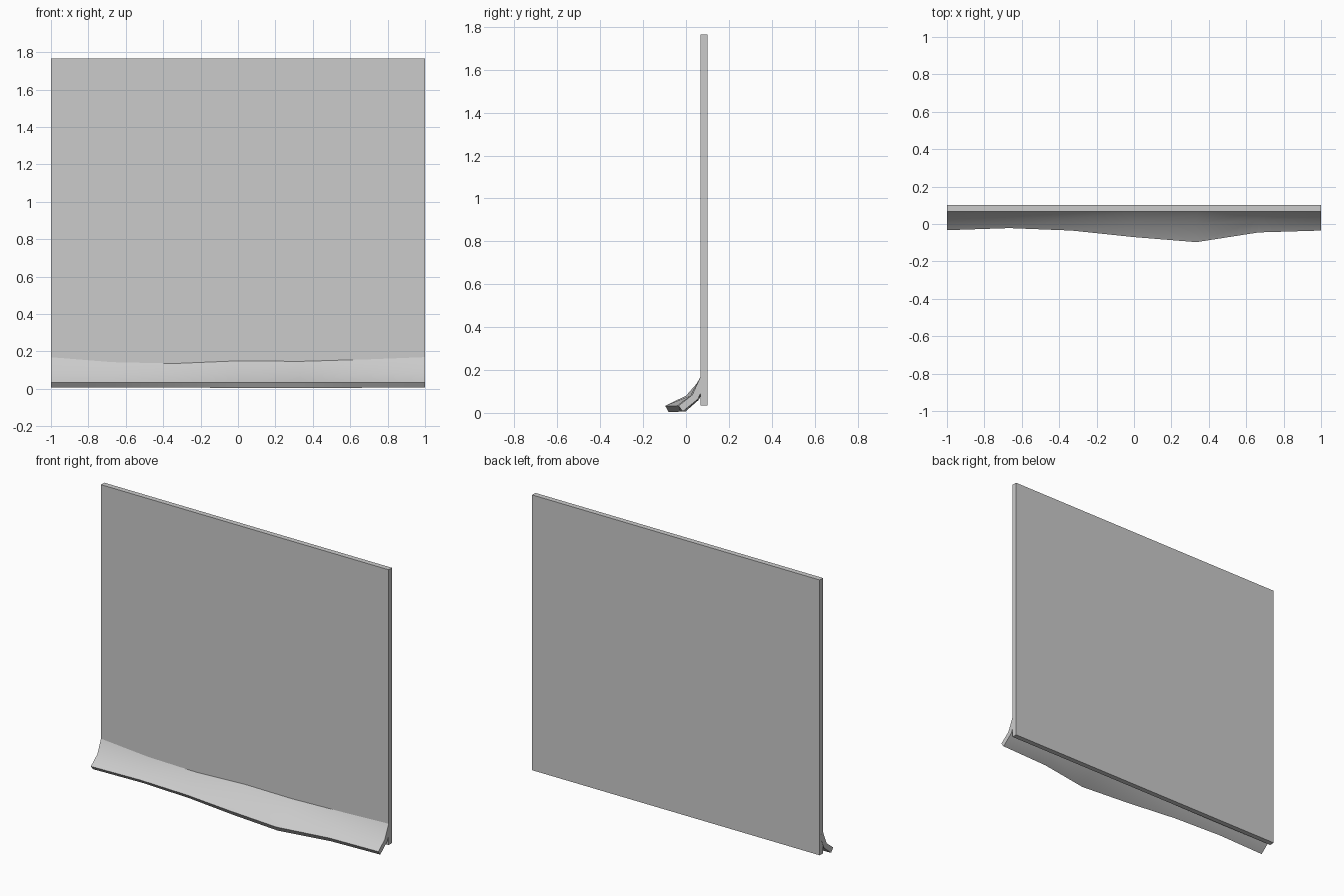
import bpy

if "Cube" in bpy.data.objects:
    bpy.data.objects.remove(bpy.data.objects["Cube"])

# Flat wall panel
bpy.ops.mesh.primitive_cube_add(size=1, location=(0, 0.084, 0.9))
panel = bpy.context.object
panel.name = "wall_panel"
panel.scale = (2, 0.033, 1.73)
bpy.ops.object.transform_apply(location=False, rotation=False, scale=True)

# Drift along the wall foot: front y, crease y, crease z, top z per station
stations = [
    (-0.033, 0.032, 0.085, 0.170),
    (-0.022, 0.032, 0.080, 0.143),
    (-0.035, 0.025, 0.079, 0.136),
    (-0.070, 0.010, 0.081, 0.150),
    (-0.097, 0.000, 0.080, 0.147),
    (-0.045, 0.020, 0.080, 0.157),
    (-0.035, 0.030, 0.085, 0.170),
]
verts, faces = [], []
for i, (fy, cy, cz, tz) in enumerate(stations):
    x = -1 + i / 3
    verts += [(x, fy, 0.033), (x, cy, cz), (x, 0.068, tz)]
for i in range(len(stations) - 1):
    for j in range(2):
        a = i * 3 + j
        faces.append((a, a + 3, a + 4, a + 1))

mesh = bpy.data.meshes.new("base_drift")
mesh.from_pydata(verts, [], faces)
drift = bpy.data.objects.new("base_drift", mesh)
bpy.context.collection.objects.link(drift)

# Thickness below the drift surface
solid = drift.modifiers.new("thickness", 'SOLIDIFY')
solid.thickness = 0.033
solid.offset = -1

bpy.ops.object.select_all(action='DESELECT')
drift.select_set(True)
bpy.context.view_layer.objects.active = drift
bpy.ops.object.modifier_apply(modifier=solid.name)
bpy.ops.object.shade_smooth_by_angle(angle=0.9)
